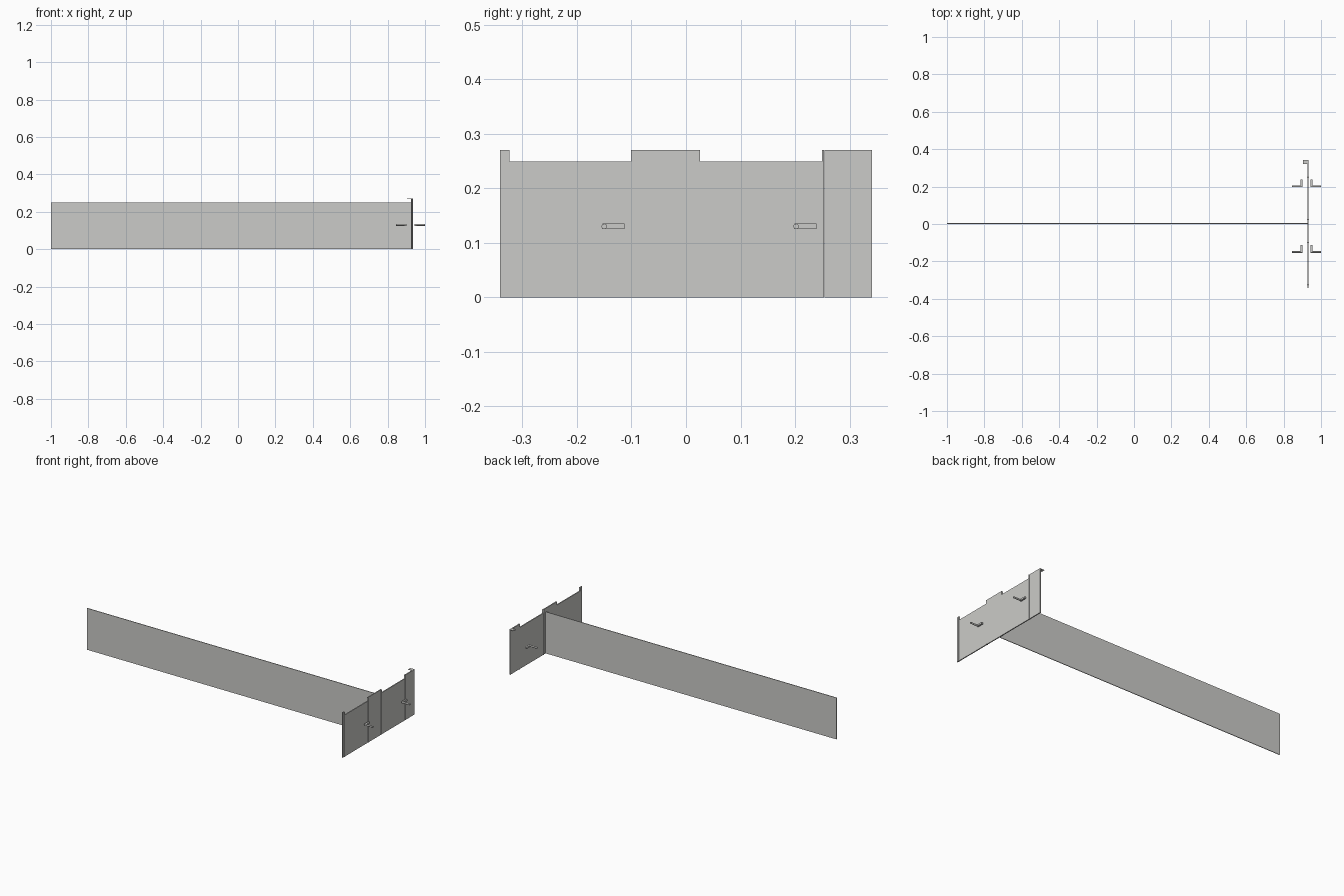
import bpy, bmesh, math
from mathutils import Matrix

if "Cube" in bpy.data.objects:
    bpy.data.objects.remove(bpy.data.objects["Cube"])

grey = bpy.data.materials.new("plain_grey")
grey.diffuse_color = (0.6, 0.6, 0.58, 1)
grey.use_nodes = True
grey.node_tree.nodes["Principled BSDF"].inputs["Base Color"].default_value = grey.diffuse_color


def box(name, x0, x1, y0, y1, z0, z1):
    bm = bmesh.new()
    m = Matrix.Translation(((x0 + x1) / 2, (y0 + y1) / 2, (z0 + z1) / 2))
    bmesh.ops.create_cube(bm, size=1, matrix=m @ Matrix.Diagonal((x1 - x0, y1 - y0, z1 - z0, 1)))
    return finish(name, bm)


def finish(name, bm):
    me = bpy.data.meshes.new(name)
    bm.to_mesh(me)
    bm.free()
    me.materials.append(grey)
    ob = bpy.data.objects.new(name, me)
    bpy.context.collection.objects.link(ob)
    return ob


WALL = 0.93      # centre plane of the door wall
TOP = 0.27

# Long divider between the two cubicles
box("divider_panel", -1, WALL - 0.003, 0.0005, 0.0045, 0, 0.249)

# Fixed front panels, taller than the doors
for name, y0, y1 in (("left_panel", -0.341, -0.328), ("middle_panel", -0.097, 0.022),
                     ("right_panel", 0.254, 0.341)):
    box(name, WALL - 0.003, WALL + 0.003, y0, y1, 0, TOP)

# Doors
for name, y0, y1 in (("left_door", -0.324, -0.101), ("right_door", 0.026, 0.249)):
    box(name, WALL - 0.003, WALL + 0.003, y0, y1, 0, 0.249)

# Edge trims beside the doors
for i, y in enumerate((-0.326, -0.099, 0.024, 0.2515)):
    box(f"edge_trim_{i + 1}", WALL - 0.005, WALL + 0.005, y - 0.002, y + 0.002, 0, TOP)

# Small fixing plate at the top of the right panel
box("top_bracket", 0.904, WALL, 0.321, 0.341, TOP - 0.003, TOP)

# Handles: round spindle and flat lever on both faces of each door
for door, y in (("left", -0.15), ("right", 0.202)):
    for side, s in (("inner", -1), ("outer", 1)):
        a, b = sorted((WALL - 0.0075 + s * 0.0225, WALL - 0.0075 + s * 0.0775))
        a, b = (a, b) if s < 0 else (a, 1.0)
        bm = bmesh.new()
        bmesh.ops.create_cone(bm, cap_ends=True, segments=16, radius1=0.005, radius2=0.005,
                              depth=b - a, matrix=Matrix.Translation(((a + b) / 2, y, 0.13))
                              @ Matrix.Rotation(math.pi / 2, 4, 'Y'))
        spindle = finish(f"{door}_{side}_spindle", bm)
        for p in spindle.data.polygons:
            p.use_smooth = len(p.vertices) == 4
        x = b if s < 0 else a
        box(f"{door}_{side}_lever", min(x, x - 0.01 * -s), max(x, x - 0.01 * -s),
            y - 0.003, y + 0.037, 0.125, 0.135)
